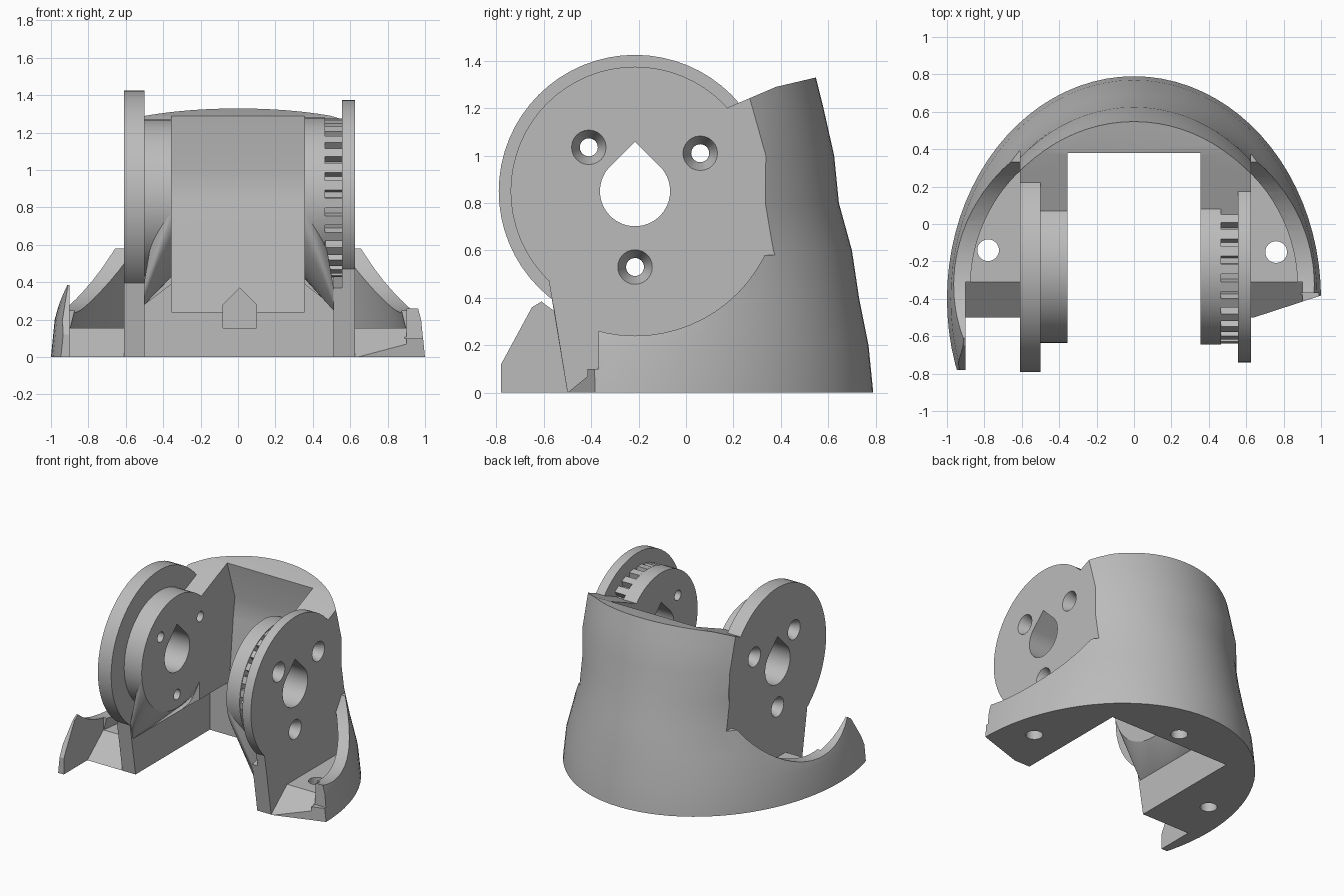
import bpy, bmesh, math

if "Cube" in bpy.data.objects:
    bpy.data.objects.remove(bpy.data.objects["Cube"])

grey = bpy.data.materials.new("plain_grey")
grey.use_nodes = True
COLOUR = (0.5, 0.5, 0.5, 1)
grey.diffuse_color = COLOUR
grey.node_tree.nodes["Principled BSDF"].inputs["Base Color"].default_value = COLOUR

HUB_Y, HUB_Z = -0.215, 0.85
LEFT, RIGHT = 0.625, -0.61      # outer faces of the two side plates


def finish(name, bm):
    bmesh.ops.recalc_face_normals(bm, faces=bm.faces[:])
    mesh = bpy.data.meshes.new(name)
    bm.to_mesh(mesh)
    bm.free()
    mesh.materials.append(grey)
    ob = bpy.data.objects.new(name, mesh)
    bpy.context.scene.collection.objects.link(ob)
    return ob


def place(axis, p, d):
    """Put a 2D profile point at depth d along an axis."""
    return {"x": (d, *p), "y": (p[0], d, p[1]), "z": (*p, d)}[axis]


def loft(name, rings):
    bm = bmesh.new()
    loops = [[bm.verts.new(co) for co in ring] for ring in rings]
    for low, high in zip(loops, loops[1:]):
        for i in range(len(low)):
            j = (i + 1) % len(low)
            bm.faces.new((low[i], low[j], high[j], high[i]))
    bm.faces.new(loops[0])
    bm.faces.new(loops[-1])
    return finish(name, bm)


def prism(name, pts, axis, lo, hi):
    return loft(name, [[place(axis, p, d) for p in pts] for d in (lo, hi)])


def circle(cx, cy, r, n=64):
    return [(cx + r * math.cos(2 * math.pi * i / n), cy + r * math.sin(2 * math.pi * i / n))
            for i in range(n)]


def disc(name, r, lo, hi):
    return prism(name, circle(HUB_Y, HUB_Z, r), "x", lo, hi)


def hull(name, points):
    bm = bmesh.new()
    for p in points:
        bm.verts.new(p)
    res = bmesh.ops.convex_hull(bm, input=bm.verts[:])
    loose = {g for g in res["geom_interior"] + res["geom_unused"]
             if isinstance(g, bmesh.types.BMVert)}
    bmesh.ops.delete(bm, geom=list(loose), context="VERTS")
    return finish(name, bm)


def carve(ob, cutters):
    """Subtract every cutter and keep the evaluated result."""
    for c in cutters:
        c.hide_render = True
        mod = ob.modifiers.new("cut", "BOOLEAN")
        mod.operation, mod.solver, mod.object = "DIFFERENCE", "EXACT", c
    deps = bpy.context.evaluated_depsgraph_get()
    mesh = bpy.data.meshes.new_from_object(ob.evaluated_get(deps))
    ob.modifiers.clear()
    ob.data = mesh


# Shell sections: height, half width, depth behind the widest line
SECTIONS = [(0, 1, 1.19), (0.2, 0.98, 1.17), (0.4, 0.925, 1.13), (0.6, 0.875, 1.1),
            (0.8, 0.88, 1.045), (1, 0.9, 1.025), (1.2, 0.87, 0.98), (1.4, 0.84, 0.93)]
START = math.radians(-30)


def arc(z, a, b, end, sign=1, n=56):
    pts = []
    for i in range(n + 1):
        t = START + (end - START) * i / n
        pts.append((sign * a * math.cos(t),
                    -0.4 + (b if t > 0 else 0.95) * math.sin(t), z))
    return pts


shell = loft("shell", [arc(z, a, b, math.pi - START) for z, a, b in SECTIONS])

# Cutters for the hollow centre and the sloping top
cuts = [
    prism("gap_cutter", [(-0.5, -0.1), (-0.5, 0.28), (-0.355, 0.39), (-0.355, 2),
                         (0.355, 2), (0.355, 0.39), (0.51, 0.27), (0.51, -0.1)], "y", -2, 0.38),
    prism("bay_cutter", [(RIGHT, -0.1), (RIGHT, 2), (LEFT, 2), (LEFT, -0.1)], "y", -2, 0.05),
    prism("recess_cutter", [(0.3, 0.24), (0.39, 0.24), (0.45, 0.85), (0.47, 1),
                            (0.38, 1.285), (0.3, 1.285)], "x", -0.355, 0.355),
    prism("top_cutter", [(-1.2, 0.62), (0.07, 1.157), (0.38, 1.29), (0.55, 1.33), (1, 1.43),
                         (1, 2), (-1.2, 2)], "x", -2, 2),
    prism("rear_slot_cutter", [(-0.08, 0.155), (0.1, 0.155), (0.1, 0.28), (0.01, 0.37),
                               (-0.08, 0.28)], "y", 0.3, 0.58),
    prism("rear_hole_cutter", circle(0.01, 0.49, 0.058, 32), "z", -0.1, 0.2),
    prism("left_hole_cutter", circle(0.76, -0.15, 0.058, 32), "z", -0.1, 0.4),
    prism("right_hole_cutter", circle(-0.78, -0.14, 0.058, 32), "z", -0.1, 0.4),
    # Blunt end of the left wing, pointed horn of the right wing
    prism("left_end_cutter", [(LEFT, -0.505), (1.1, -0.35), (1.3, -1.5), (LEFT, -1.5)],
          "z", -0.1, 2),
    prism("left_tip_cutter", [(-0.37, 0.1), (-0.36, 2), (-1.5, 2), (-1.5, 0.1)],
          "x", 0.89, 1.5),
    prism("right_horn_cutter", [(-0.78, -0.1), (-0.78, 0.12), (-0.65, 0.36), (-0.6, 0.39),
                                (-0.6, 2), (-1.5, 2), (-1.5, -0.1)], "x", -1.5, RIGHT),
]

# Cutters for each wing: round clearance, pocket and sloping front
for sign, face in ((1, LEFT), (-1, RIGHT)):
    near, far = abs(face), 1.5
    lo, hi = sorted((face, sign * far))
    cuts.append(disc("clearance_cutter", 0.61, lo, hi))
    cuts.append(prism("above_cutter", [(-1.5, 0.58), (1.5, 0.58), (1.5, 2), (-1.5, 2)],
                      "x", lo, hi))
    rings = []
    for z, a, b in [(0.155, 0.985, 1.175)] + SECTIONS[2:5]:
        a, b = a - 0.085, b - 0.085
        ring = arc(z, a, b, math.acos(near / a), sign, 24)
        rings.append(ring + [(face, ring[0][1], z)])
    cuts.append(loft("pocket_cutter", rings))
    lo, hi = sorted((face, sign * 0.9))
    cuts.append(prism("ramp_cutter", [(-0.623, -0.1), (-0.5, 0), (-0.31, 0.155), (-0.31, 2),
                                      (-1.5, 2), (-1.5, -0.1)], "x", lo, hi))

# Teardrop bore and countersunk screw holes through both sides
R = 0.148
drop = [(HUB_Y + R * math.cos(t), HUB_Z + R * math.sin(t))
        for t in [math.radians(135 + 270 * i / 40) for i in range(41)]]
bores = [prism("bore_cutter", drop + [(HUB_Y, HUB_Z + R * math.sqrt(2))], "x", -1.2, 1.2)]
for y, z in ((-0.41, 1.035), (0.06, 1.01), (HUB_Y, 0.53)):
    steps = [(-0.7, 0.073), (RIGHT, 0.073), (RIGHT + 0.08, 0.038),
             (LEFT - 0.08, 0.038), (LEFT, 0.073), (0.7, 0.073)]
    bores.append(loft("screw_cutter", [[(x, *p) for p in circle(y, z, r, 24)]
                                       for x, r in steps]))

carve(shell, cuts + bores)
parts = [shell]

# Side plates carrying the discs
PLATE = [(-0.5, 0), (0.2, 0), (0.2, 1), (-0.2, 1), (-0.58, 0.48)]
sides = [
    prism("right_plate", PLATE, "x", RIGHT, -0.5),
    prism("left_plate", [(-0.5, 0), (0.2, 0), (0.2, 0.5), (-0.56, 0.37)], "x", 0.51, LEFT),
    prism("left_plate_top", [(-0.56, 0.365), (0.2, 0.365), (0.2, 1), (-0.2, 1), (-0.58, 0.48)],
          "x", 0.555, LEFT),
    disc("right_disc", 0.575, RIGHT, -0.5),
    disc("left_disc", 0.525, 0.555, LEFT),
    disc("right_hub", 0.42, -0.52, -0.355),
    disc("left_hub", 0.43, 0.355, 0.465),
]

# Toothed ring beside the left disc
teeth = []
N = 28
for i in range(N):
    for k, r in ((0, 0.425), (0.55, 0.425), (0.6, 0.375), (0.95, 0.375)):
        t = 2 * math.pi * (i + k) / N
        teeth.append((HUB_Y + r * math.cos(t), HUB_Z + r * math.sin(t)))
sides.append(prism("toothed_ring", teeth, "x", 0.46, 0.56))

# Tapered gussets under the hubs
for name, inner, outer, r, foot in (("right_gusset", -0.355, -0.5, 0.42, 0.28),
                                    ("left_gusset", 0.355, 0.51, 0.43, 0.25)):
    points = [(inner, *p) for p in circle(HUB_Y, HUB_Z, r)]
    points += [(outer, *p) for p in ((-0.53, foot), (-0.56, foot + 0.13), (0.2, foot))]
    sides.append(hull(name, points))

for ob in sides:
    carve(ob, bores)
parts += sides

# Remove helpers, smooth the curved faces
for c in cuts + bores:
    bpy.data.objects.remove(c)
bpy.ops.object.select_all(action="DESELECT")
for ob in parts:
    ob.select_set(True)
bpy.context.view_layer.objects.active = shell
bpy.ops.object.shade_smooth_by_angle(angle=math.radians(28))
